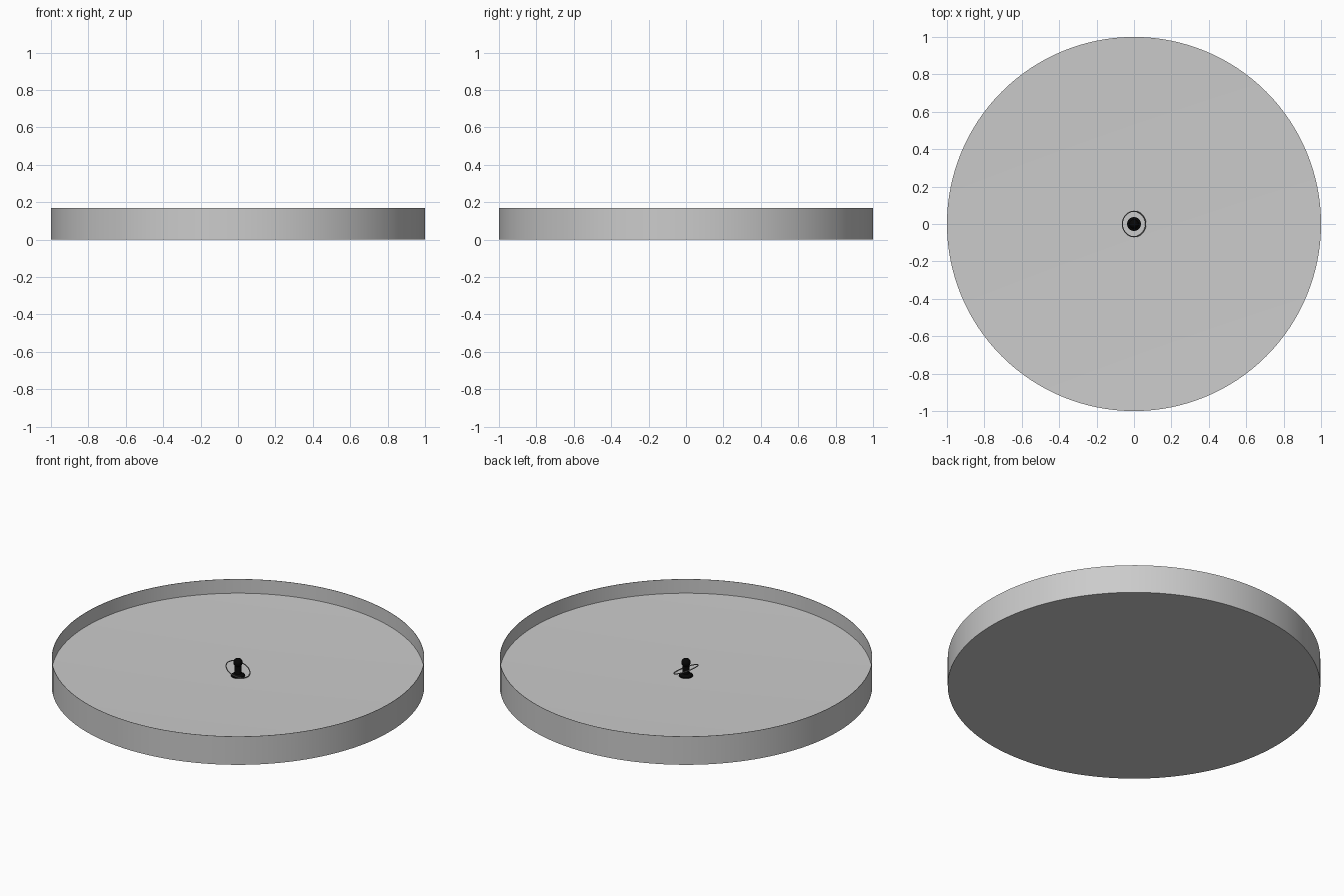
import bpy, bmesh, math
from mathutils import Matrix

cube = bpy.data.objects.get("Cube")
if cube:
    bpy.data.objects.remove(cube, do_unlink=True)


def material(name, value):
    mat = bpy.data.materials.new(name)
    mat.use_nodes = True
    colour = (value, value, value, 1)
    mat.diffuse_color = colour
    mat.node_tree.nodes["Principled BSDF"].inputs["Base Color"].default_value = colour
    return mat


def lathe(name, profile, steps, mat, closed=False):
    """Spin a (radius, height) profile around the z axis."""
    bm = bmesh.new()
    verts = [bm.verts.new((r, 0, z)) for r, z in profile]
    edges = [bm.edges.new(pair) for pair in zip(verts, verts[1:])]
    if closed:
        edges.append(bm.edges.new((verts[-1], verts[0])))
    bmesh.ops.spin(bm, geom=verts + edges, cent=(0, 0, 0), axis=(0, 0, 1),
                   angle=math.tau, steps=steps, use_duplicate=False)
    bmesh.ops.remove_doubles(bm, verts=bm.verts, dist=0.00005)
    bmesh.ops.recalc_face_normals(bm, faces=bm.faces)
    mesh = bpy.data.meshes.new(name)
    bm.to_mesh(mesh)
    bm.free()
    mesh.materials.append(mat)
    obj = bpy.data.objects.new(name, mesh)
    bpy.context.collection.objects.link(obj)
    bpy.ops.object.select_all(action="DESELECT")
    obj.select_set(True)
    bpy.context.view_layer.objects.active = obj
    bpy.ops.object.shade_smooth_by_angle(angle=math.radians(35))
    return obj


grey = material("pale grey", 0.6)
black = material("black", 0.002)
ring_grey = material("ring grey", 0.25)

# Round tray with a thin upright rim and a floor sloping gently to the centre
lathe("tray", [(0, 0), (1, 0), (1, 0.168), (0.998, 0.168), (0.998, 0.085), (0, 0.06)],
      128, grey)

# Small turned post with a wide foot, slim stem and round head
head = [(0.025 * math.cos(a), 0.14 + 0.025 * math.sin(a))
        for a in (math.radians(d) for d in range(-45, 90, 15))]
lathe("centre_post", [(0, 0.058), (0.037, 0.06), (0.037, 0.068), (0.02, 0.078),
                      (0.018, 0.115)] + head + [(0, 0.165)], 24, black)

# Thin ring tilted around the post, high on the -x side
tube = [(0.068 + 0.003 * math.cos(k * math.tau / 8), 0.003 * math.sin(k * math.tau / 8))
        for k in range(8)]
ring = lathe("tilted_ring", tube, 64, ring_grey, closed=True)
ring.matrix_world = Matrix.Translation((0, 0, 0.1)) @ Matrix.Rotation(math.radians(24), 4, "Y")
